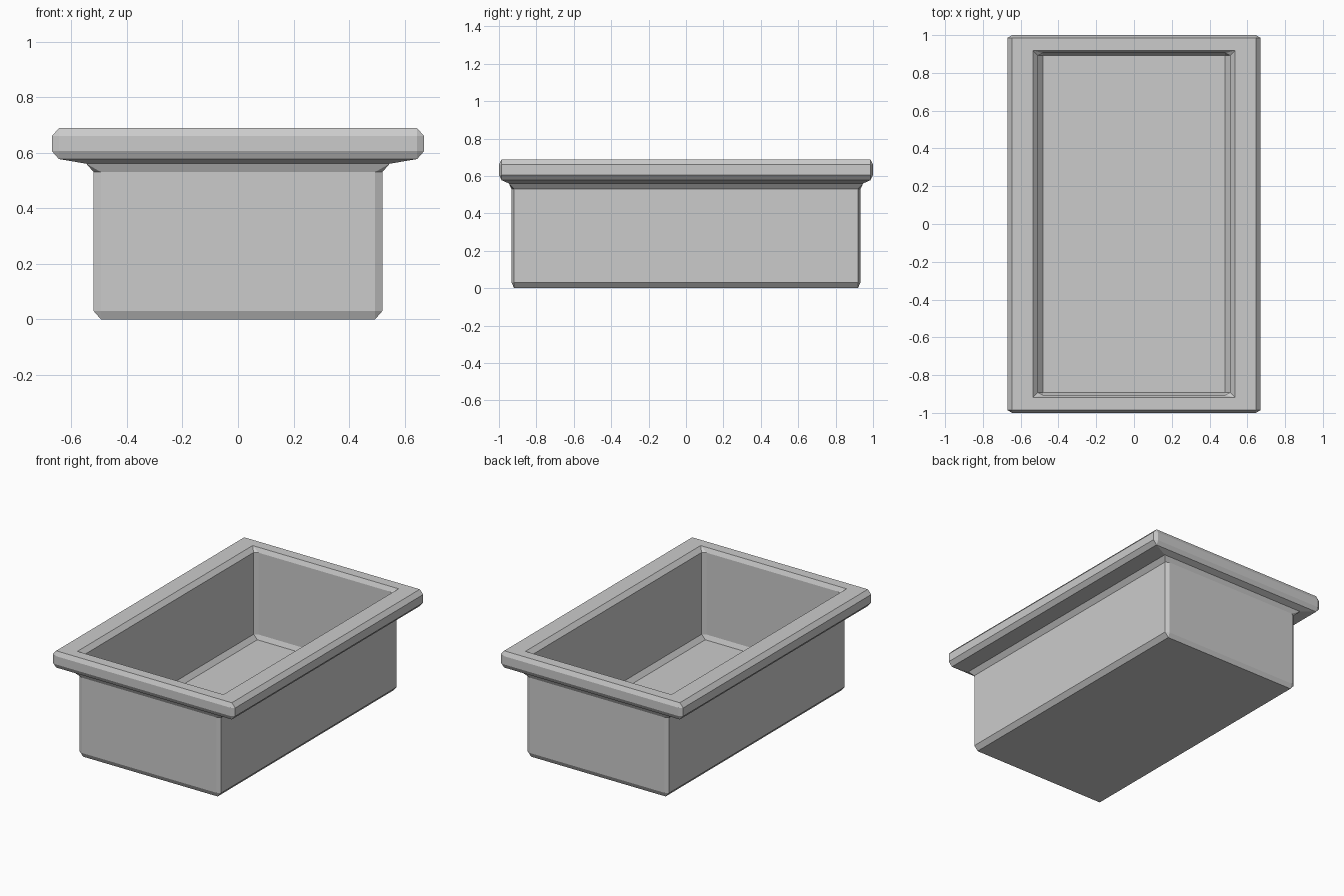
import bpy
import bmesh

if "Cube" in bpy.data.objects:
    bpy.data.objects.remove(bpy.data.objects["Cube"])


def ring(bm, hx, hy, z, cx=0.0, cy=0.0):
    """Rectangle loop with chamfered corners (sharp corners when cx = cy = 0)."""
    quarter = [(hx, hy - cy), (hx - cx, hy)]
    pts = quarter
    pts = pts + [(-x, y) for x, y in reversed(quarter)]
    pts = pts + [(-x, -y) for x, y in quarter]
    pts = pts + [(x, -y) for x, y in reversed(quarter)]
    return [bm.verts.new((x, y, z)) for x, y in pts]


# Profile from the underside, up the outside, over the rim, down to the floor:
# half width, half depth, height, corner chamfer in x and y
CX, CY = 0.026, 0.014
profile = [
    (0.494, 0.919, 0.0, 0, 0),        # underside
    (0.52, 0.933, 0.03, CX, CY),      # outer wall
    (0.52, 0.933, 0.53, CX, CY),
    (0.546, 0.947, 0.56, 0, 0),       # cove under rim
    (0.645, 0.986, 0.577, 0, 0),      # rim
    (0.67, 1.0, 0.605, CX, CY),
    (0.67, 1.0, 0.66, CX, CY),
    (0.645, 0.986, 0.688, 0, 0),
    (0.536, 0.919, 0.688, 0, 0),      # opening lip
    (0.509, 0.905, 0.66, CX, CY),     # inner wall
    (0.509, 0.905, 0.117, CX, CY),
    (0.483, 0.892, 0.087, 0, 0),      # floor
]

bm = bmesh.new()
rings = [ring(bm, *p) for p in profile]
for a, b in zip(rings, rings[1:]):
    for i in range(8):
        j = (i + 1) % 8
        bm.faces.new((a[i], a[j], b[j], b[i]))
bm.faces.new(list(reversed(rings[0])))
bm.faces.new(rings[-1])

# Collapse the doubled points at sharp corners
bmesh.ops.remove_doubles(bm, verts=bm.verts, dist=0.0005)
bmesh.ops.recalc_face_normals(bm, faces=bm.faces)

mesh = bpy.data.meshes.new("rimmed_basin")
bm.to_mesh(mesh)
bm.free()
basin = bpy.data.objects.new("rimmed_basin", mesh)
bpy.context.collection.objects.link(basin)
